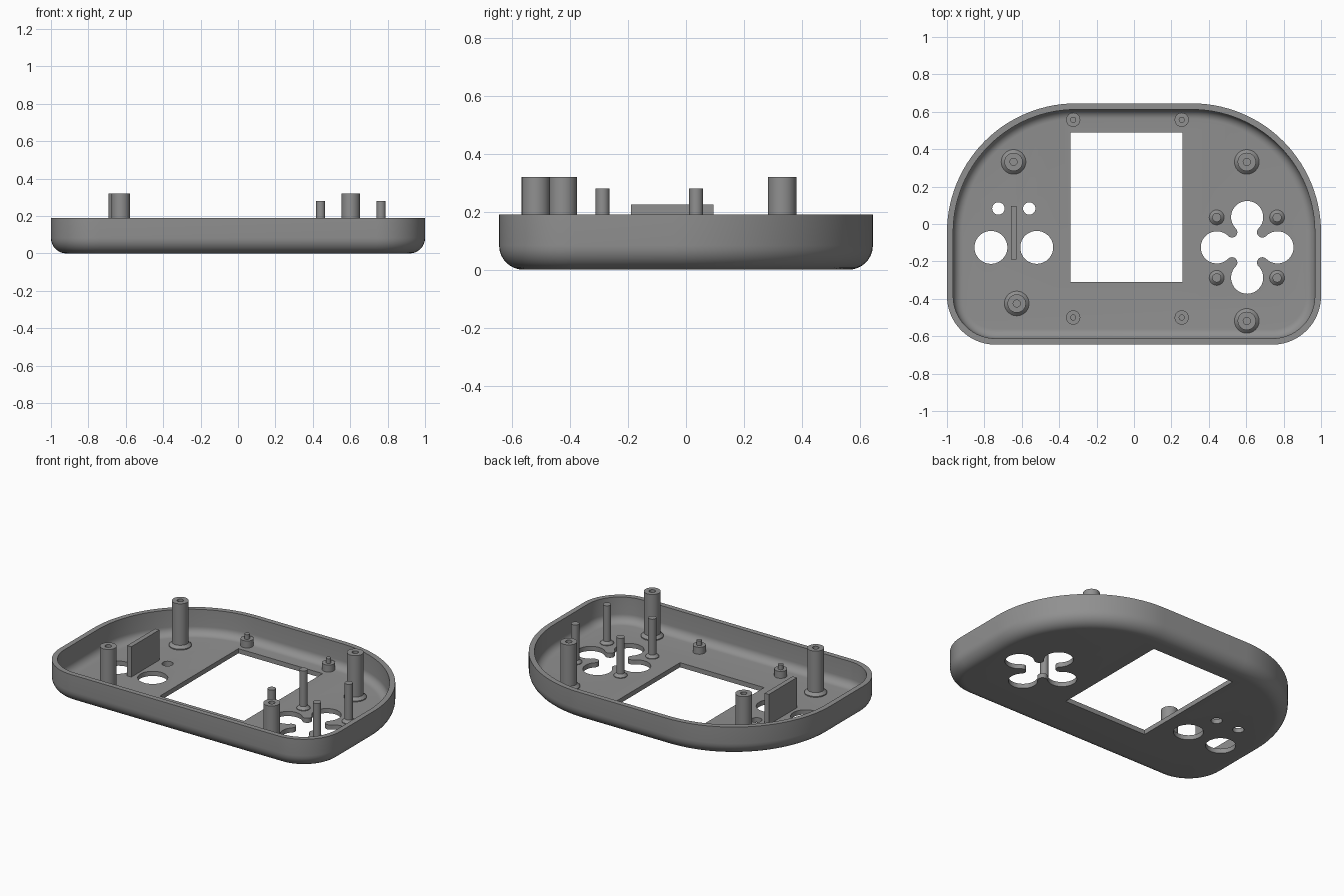
import bpy, bmesh, math
from math import cos, sin, pi, radians

if "Cube" in bpy.data.objects:
    bpy.data.objects.remove(bpy.data.objects["Cube"])

grey = bpy.data.materials.new("mid_grey")
grey.diffuse_color = (0.28, 0.28, 0.28, 1)
grey.use_nodes = True
grey.node_tree.nodes["Principled BSDF"].inputs["Base Color"].default_value = grey.diffuse_color
FLOOR = 0.03


def finish(name, bm, smooth=True):
    bmesh.ops.remove_doubles(bm, verts=bm.verts, dist=1e-5)
    bmesh.ops.recalc_face_normals(bm, faces=bm.faces)
    me = bpy.data.meshes.new(name)
    bm.to_mesh(me)
    bm.free()
    ob = bpy.data.objects.new(name, me)
    bpy.context.collection.objects.link(ob)
    me.materials.append(grey)
    if smooth:
        smooth_by_angle(ob)
    return ob


def activate(ob):
    bpy.ops.object.select_all(action='DESELECT')
    ob.select_set(True)
    bpy.context.view_layer.objects.active = ob


def smooth_by_angle(ob):
    activate(ob)
    bpy.ops.object.shade_smooth_by_angle(angle=radians(30))


def arc(cx, cy, r, a0, a1, n):
    return [(cx + r * cos(radians(a0 + (a1 - a0) * i / n)),
             cy + r * sin(radians(a0 + (a1 - a0) * i / n))) for i in range(n + 1)]


def outline(inset):
    """Case outline: large upper corners, small lower corners."""
    R, r = 0.69, 0.26
    return (arc(1 - R, 0.645 - R, R - inset, 0, 90, 28)
            + arc(R - 1, 0.645 - R, R - inset, 90, 180, 28)
            + arc(r - 1, r - 0.645, r - inset, 180, 270, 14)
            + arc(1 - r, r - 0.645, r - inset, 270, 360, 14))


def loft(name, rings, smooth=True):
    """Skin closed rings of 3D points and cap both ends."""
    bm = bmesh.new()
    loops = [[bm.verts.new(p) for p in ring] for ring in rings]
    n = len(loops[0])
    for a, b in zip(loops, loops[1:]):
        for i in range(n):
            j = (i + 1) % n
            bm.faces.new((a[i], a[j], b[j], b[i]))
    bm.faces.new(loops[0])
    bm.faces.new(loops[-1])
    return finish(name, bm, smooth)


def prism(name, pts, z0, z1):
    return loft(name, [[(x, y, z) for x, y in pts] for z in (z0, z1)], False)


def lathe(name, x, y, profile, n=32):
    return loft(name, [[(px, py, z) for px, py in arc(x, y, r, 0, 360 - 360 / n, n - 1)]
                       for r, z in profile])


# Shell: rounded outer wall, flat rim, rounded inner wall and floor
prof = [(0.083 - 0.083 * sin(a), 0.083 - 0.083 * cos(a))
        for a in [pi / 2 * i / 8 for i in range(9)]]
prof += [(0, 0.19), (0.033, 0.19)]
prof += [(0.083 - 0.05 * cos(a), 0.08 - 0.05 * sin(a))
         for a in [pi / 2 * i / 8 for i in range(9)]]
shell = loft("shell", [[(x, y, z) for x, y in outline(i)] for i, z in prof], False)

# Openings: screen, round buttons, small holes
cutters = [prism("screen_cutter", [(-0.34, -0.31), (0.26, -0.31), (0.26, 0.49), (-0.34, 0.49)],
                 -0.1, 0.1)]
for x, y, r in [(-0.765, -0.125, 0.088), (-0.52, -0.125, 0.088),
                (-0.725, 0.083, 0.033), (-0.56, 0.083, 0.033)]:
    cutters.append(prism("button_cutter", arc(x, y, r, 0, 352.5, 47), -0.1, 0.1))

# Four-lobed direction pad opening with rounded tips between the lobes
pad, d, lobe = [], 0.162, 0.086
tip = d / math.sqrt(2) - lobe
for k in range(4):
    a = 90 * k
    c, s = cos(radians(a)), sin(radians(a))
    pad += arc(0.605 + d * c, -0.125 + d * s, lobe, a - 135, a + 135, 30)
    m = d / math.sqrt(2)
    tx, ty = m * cos(radians(a + 45)), m * sin(radians(a + 45))
    pad += arc(0.605 + tx, -0.125 + ty, tip, a + 315, a + 135, 12)[1:-1]
cutters.append(prism("pad_cutter", pad, -0.1, 0.1))

for c in cutters:
    c.hide_render = True
    mod = shell.modifiers.new("cut", 'BOOLEAN')
    mod.object, mod.operation, mod.solver = c, 'DIFFERENCE', 'EXACT'
    activate(shell)
    bpy.ops.object.modifier_apply(modifier=mod.name)
    bpy.data.objects.remove(c)
smooth_by_angle(shell)

Z = FLOOR - 0.005
# Tall screw posts with flared foot and blind hole
for x, y in [(-0.644, 0.332), (-0.627, -0.425), (0.603, 0.332), (0.603, -0.518)]:
    lathe("screw_post", x, y, [(0.066, Z), (0.066, FLOOR + 0.006), (0.049, FLOOR + 0.023),
                               (0.049, 0.32), (0.019, 0.32), (0.019, 0.1)])

# Thin pins around the direction pad
for x in (0.442, 0.765):
    for y in (0.035, -0.288):
        lathe("pad_pin", x, y, [(0.04, Z), (0.04, FLOOR + 0.004), (0.024, FLOOR + 0.02),
                                (0.024, 0.28)], 24)

# Short stepped pegs around the screen
for x in (-0.325, 0.255):
    for y in (0.557, -0.5):
        lathe("screen_peg", x, y, [(0.038, Z), (0.038, 0.075), (0.016, 0.075),
                                   (0.016, 0.105)], 24)

# Upright divider plate between the buttons
prism("divider_plate", [(-0.657, -0.19), (-0.627, -0.19), (-0.627, 0.095), (-0.657, 0.095)],
      Z, 0.225)
